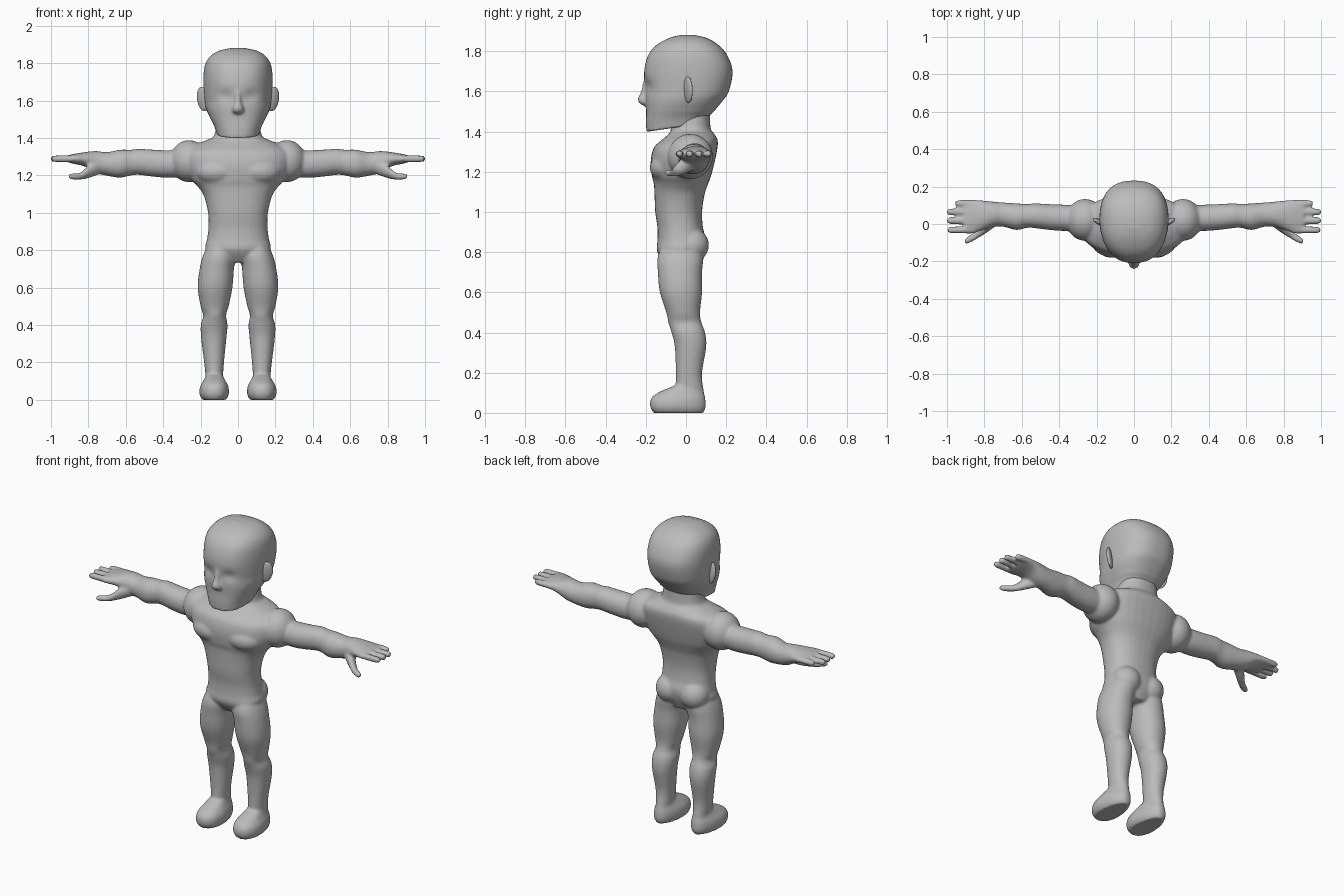
import bpy, bmesh, math
from mathutils import Matrix, Vector

skin = bpy.data.materials.new("plain_grey")
skin.diffuse_color = (0.5, 0.5, 0.5, 1)


def spline(rings, steps=5):
    """Smoothly interpolate ring rows (position, a0, a1, b0, b1)."""
    out = []
    last = len(rings) - 1
    for i in range(last):
        p0, p1, p2, p3 = (rings[max(0, min(last, i + k))] for k in (-1, 0, 1, 2))
        for s in range(steps):
            t = s / steps
            out.append([0.5 * (2 * b + (c - a) * t + (2 * a - 5 * b + 4 * c - d) * t * t
                               + (3 * b - a - 3 * c + d) * t ** 3)
                        for a, b, c, d in zip(p0, p1, p2, p3)])
    out.append(list(rings[-1]))
    # keep positions strictly linear at the ends
    return out


def loft(bm, axis, rings, n=2.2, side=1, warp=None, seg=36):
    """Closed tube of superellipse sections along z or x."""
    rows = []
    for t, a0, a1, b0, b1 in spline(rings):
        row = []
        for k in range(seg):
            th = 2 * math.pi * k / seg
            c, s = math.cos(th), math.sin(th)
            a = (a0 + a1) / 2 + (a1 - a0) / 2 * math.copysign(abs(c) ** (2 / n), c)
            b = (b0 + b1) / 2 + (b1 - b0) / 2 * math.copysign(abs(s) ** (2 / n), s)
            p = Vector((a, b, t) if axis == 'z' else (t, a, b))
            if warp:
                p = warp(p)
            p.x *= side
            row.append(bm.verts.new(p))
        rows.append(row)
    faces = [bm.faces.new(rows[0]), bm.faces.new(rows[-1])]
    for r, q in zip(rows, rows[1:]):
        for k in range(seg):
            j = (k + 1) % seg
            faces.append(bm.faces.new((r[k], r[j], q[j], q[k])))
    bmesh.ops.recalc_face_normals(bm, faces=faces)


def ball(bm, centre, radii, rot=None):
    m = Matrix.Translation(centre) @ (rot or Matrix()) @ Matrix.Diagonal((*radii, 1))
    bmesh.ops.create_uvsphere(bm, u_segments=32, v_segments=20, radius=1, matrix=m)


def finish(name, bm, voxel=None, smooth=3):
    me = bpy.data.meshes.new(name)
    bm.to_mesh(me)
    bm.free()
    me.materials.append(skin)
    ob = bpy.data.objects.new(name, me)
    bpy.context.collection.objects.link(ob)
    me.shade_smooth()
    if voxel:  # fuse overlapping volumes and soften the joins
        r = ob.modifiers.new("fuse", 'REMESH')
        r.mode, r.voxel_size, r.use_smooth_shade = 'VOXEL', voxel, True
        s = ob.modifiers.new("soften", 'SMOOTH')
        s.factor, s.iterations = 0.5, smooth
    return ob


# Body: trunk with neck
body = bmesh.new()
trunk = [(.735, -.07, .07, -.10, .06), (.80, -.17, .17, -.143, .09),
         (.86, -.165, .165, -.142, .10), (.92, -.158, .158, -.142, .085),
         (1.0, -.16, .16, -.153, .08), (1.09, -.182, .182, -.157, .093),
         (1.14, -.215, .215, -.160, .11), (1.18, -.25, .25, -.17, .125),
         (1.25, -.28, .28, -.176, .143), (1.32, -.285, .285, -.16, .157),
         (1.36, -.24, .24, -.118, .157), (1.39, -.165, .165, -.085, .14),
         (1.42, -.125, .125, -.075, .122), (1.54, -.11, .11, -.075, .118)]
loft(body, 'z', trunk, 2.3)

leg = [(.87, .05, .14, -.10, .06), (.78, .015, .184, -.14, .085),
       (.70, .022, .205, -.14, .08), (.60, .03, .215, -.13, .08),
       (.50, .05, .20, -.098, .07), (.45, .064, .186, -.088, .077),
       (.40, .056, .199, -.072, .095), (.33, .062, .197, -.056, .101),
       (.20, .075, .181, -.05, .08), (.12, .08, .173, -.052, .085),
       (.04, .08, .17, -.05, .088)]
foot = [(0, .062, .193, -.162, .087), (.03, .048, .207, -.178, .098),
        (.07, .05, .204, -.174, .096), (.10, .064, .188, -.14, .09),
        (.135, .08, .173, -.06, .085)]
arm = [(.22, -.03, .09, 1.20, 1.34), (.36, -.037, .102, 1.188, 1.334),
       (.45, -.032, .106, 1.193, 1.337), (.53, -.022, .11, 1.203, 1.342),
       (.57, -.02, .107, 1.20, 1.337), (.63, -.032, .11, 1.188, 1.337),
       (.70, -.014, .115, 1.198, 1.324), (.76, -.017, .12, 1.213, 1.33),
       (.82, -.037, .127, 1.248, 1.324), (.88, -.054, .129, 1.262, 1.314),
       (.91, -.045, .124, 1.27, 1.307)]
thumb = [(.73, -.005, .06, 1.21, 1.29), (.79, -.048, .02, 1.188, 1.26),
         (.84, -.08, -.03, 1.177, 1.217), (.88, -.101, -.062, 1.177, 1.211),
         (.90, -.106, -.076, 1.182, 1.208), (.906, -.098, -.084, 1.19, 1.20)]


def narrow_heel(p):
    p.x = .127 + (p.x - .127) * (1 - 1.6 * max(0, min(.15, p.y + .06)))
    return p


for side in (-1, 1):
    loft(body, 'z', leg, 2.1, side)
    loft(body, 'z', foot, 2.4, side, narrow_heel)
    loft(body, 'x', arm, 2.1, side)
    loft(body, 'x', thumb, 2, side)
    # four fingers
    for y, tip in ((.110, .958), (.065, 1.002), (.018, 1.002), (-.032, .998)):
        r, z = .0185, 1.289
        loft(body, 'x', [(x, y - r * k, y + r * k, z - r * k, z + r * k)
                         for x, k in ((.85, 1), (.91, 1), (tip - .02, .95),
                                      (tip - .006, .75), (tip, .35))], 2, side, seg=16)
    # shoulder, chest and buttock masses
    ball(body, (side * .262, .022, 1.276), (.102, .112, .112))
    ball(body, (side * .105, -.092, 1.22), (.125, .088, .075))
    ball(body, (side * .083, .03, .835), (.085, .084, .085))
finish("body", body, .0085, 4)

# Head with tilted jaw line and shallow eye hollows
head = bmesh.new()
skull = [(1.398, -.113, .113, -.197, .10), (1.45, -.126, .126, -.199, .112),
         (1.50, -.146, .146, -.198, .14), (1.55, -.169, .169, -.201, .18),
         (1.60, -.179, .179, -.203, .213), (1.70, -.185, .185, -.208, .232),
         (1.78, -.179, .179, -.188, .205), (1.83, -.155, .155, -.148, .163),
         (1.865, -.105, .105, -.085, .105), (1.881, -.035, .035, -.025, .04)]


def shape_face(p):
    p.z += max(0, min(1, (1.5 - p.z) / .1)) * (p.y + .2) * .15
    if p.y < 0:
        if p.z > 1.5:
            p.x *= 1 + .6 * p.y * min(1, (p.z - 1.5) / .1)
        hollow = math.exp(-((abs(p.x) - .07) / .04) ** 2 - ((p.z - 1.625) / .03) ** 2)
        p.y += .014 * hollow
    return p


loft(head, 'z', skull, 2.5, 1, shape_face, 64)
# nose
loft(head, 'z', [(1.528, -.018, .018, -.212, -.15), (1.543, -.033, .033, -.234, -.15),
                 (1.565, -.03, .03, -.24, -.15), (1.60, -.02, .02, -.224, -.15),
                 (1.67, -.022, .022, -.208, -.15)], 2)
finish("head", head, .008, 2)

# Ears
for side, name in ((-1, "right_ear"), (1, "left_ear")):
    ear = bmesh.new()
    rot = Matrix.Rotation(side * math.radians(10), 4, 'Y') \
        @ Matrix.Rotation(-side * math.radians(58), 4, 'Z')
    ball(ear, (side * .186, .010, 1.608), (.014, .038, .066), rot)
    finish(name, ear)
